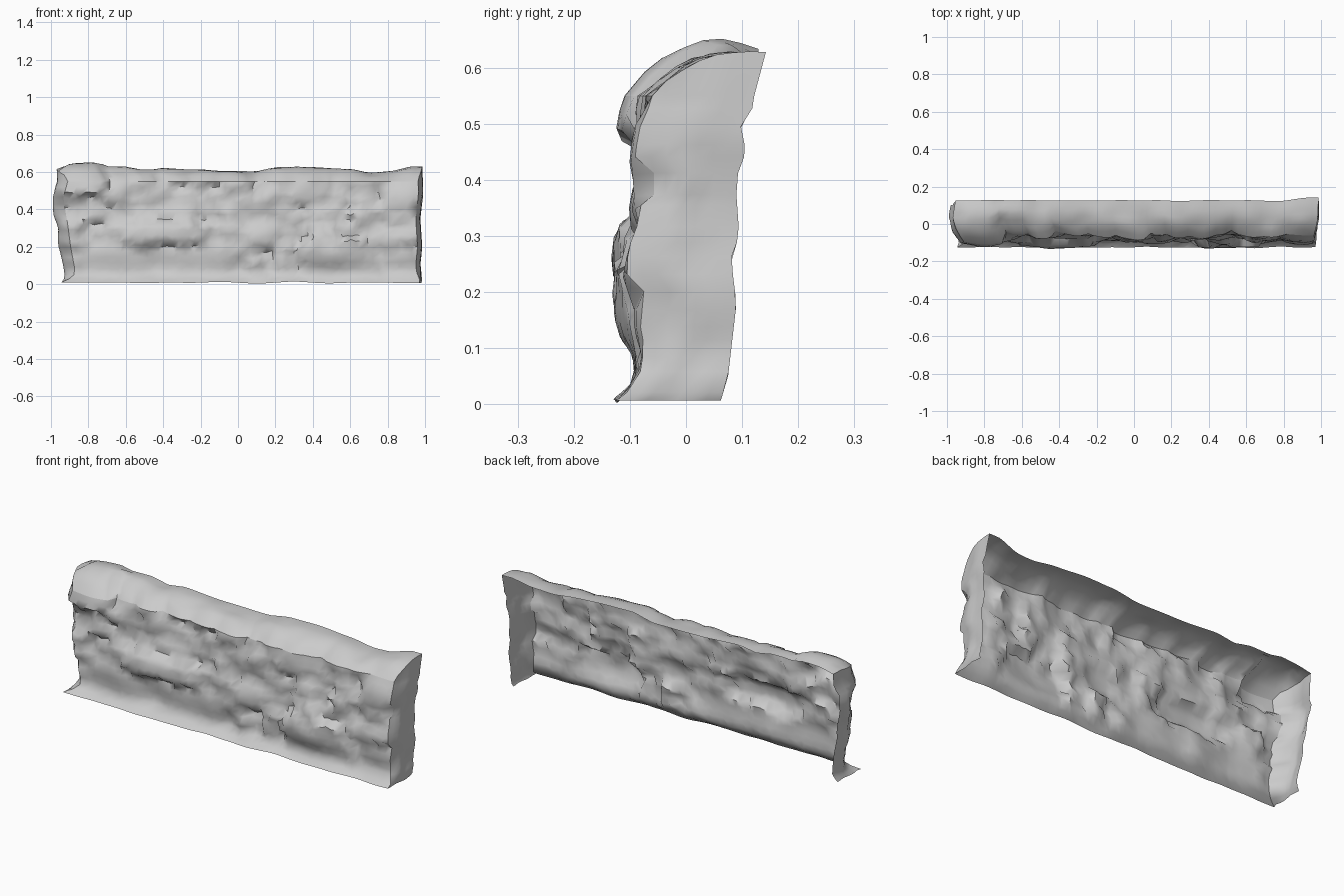
import bpy
import math
import random
from mathutils import noise, Vector

cube = bpy.data.objects.get("Cube")
if cube:
    bpy.data.objects.remove(cube, do_unlink=True)
rng = random.Random(11)

stone = bpy.data.materials.new("pale grey stone")
stone.use_nodes = True
stone.diffuse_color = (0.6, 0.6, 0.6, 1)
stone.node_tree.nodes["Principled BSDF"].inputs["Base Color"].default_value = (0.6, 0.6, 0.6, 1)


def curve(points, t):
    """Linear interpolation through (position, value) pairs."""
    if t <= points[0][0]:
        return points[0][1]
    for (a, va), (b, vb) in zip(points, points[1:]):
        if t <= b:
            return va + (vb - va) * (t - a) / (b - a)
    return points[-1][1]


# Overall shape of the wall
FACE = [(0, -.125), (.03, -.1), (.06, -.082), (.1, -.078), (.2, -.087), (.3, -.084), (.4, -.076), (.5, -.07),
        (.55, -.06)]
RIDGE = [(-.97, .61), (-.88, .63), (-.78, .635), (-.72, .622), (-.6, .625), (-.5, .605), (-.4, .62),
         (-.2, .606), (.1, .602), (.22, .626), (.4, .625), (.6, .61), (.7, .595), (.82, .6), (.92, .628)]
LEFT_X = [(0, .97), (.03, .985), (.1, .975), (.2, .985), (.35, .975), (.48, .99), (.65, .985)]
RIGHT_X = [(0, .945), (.04, .925), (.2, .955), (.33, .972), (.46, .995), (.55, .97), (.65, .97)]
END_BACK = [(0, .06), (.05, .075), (.18, .09), (.26, .08), (.3, .095), (.4, .088), (.45, .107), (.5, .097),
            (.53, .12), (.65, .13)]
# Inset of the rounded end corners, from front to back
LEFT_INSET = [(0, .025), (.4, .005), (1, 0)]
RIGHT_INSET = [(0, .06), (.25, .025), (.55, 0), (1, .015)]
FACE_TOP = .55


def end_x(side, z, t):
    """Edge of the wall plan at a height, t running from front to back."""
    reach, inset = (LEFT_X, LEFT_INSET) if side > 0 else (RIGHT_X, RIGHT_INSET)
    return side * (curve(reach, z) - curve(inset, t) * min(1, z / .06))


# Stones: centre x, z, half width, half height, depth, tilt x, tilt z
stones = [(-.41, .26, .17, .055, -.04, 0, -.05), (.5, .15, .2, .06, -.033, .02, -.15),
          (-.22, .12, .22, .08, .005, -.03, -.1), (-.65, .12, .2, .09, .005, 0, -.1),
          (.12, .27, .09, .06, -.012, .1, .1), (.88, .25, .1, .05, -.015, -.1, .1),
          (.88, .47, .1, .06, -.015, 0, .1), (.86, .15, .1, .05, 0, 0, .1),
          (-.82, .54, .11, .06, -.04, 0, .1), (-.35, .38, .14, .05, .005, 0, .1)]
key_stones = list(stones)
for row in range(6):
    z = .12 + row * .085
    x = -.95
    while x < 1:
        w = rng.uniform(.04, .085)
        x += w
        zz = z + rng.uniform(-.02, .02)
        if all(abs(x - s[0]) > s[2] or abs(zz - s[1]) > s[3] + .02 for s in key_stones):
            stones.append((x, zz, w, rng.uniform(.035, .05), rng.uniform(-.013, .024),
                           rng.uniform(-.2, .2), rng.uniform(-.2, .2)))
        x += w


def relief(x, z):
    """Depth of the domed stone that covers this point."""
    wx = x + .03 * noise.noise(Vector((x * 9, z * 9, 1)))
    wz = z + .025 * noise.noise(Vector((x * 9, z * 9, 5)))
    reach, s = min((abs((wx - q[0]) / q[2]) ** 3 + abs((wz - q[1]) / q[3]) ** 3, q) for q in stones)
    d = s[4] + s[5] * (x - s[0]) + s[6] * (z - s[1]) + .016 * min(1, reach) - .007
    return max(-.052, min(.035, d))


def face_y(x, z):
    fade = min(1, max(0, (z - .02) / .07))
    lump = .01 * noise.noise(Vector((x * 7, z * 7, 3)))
    return curve(FACE, z) + fade * relief(x, z) + lump


def grid_object(name, rows):
    """Sheet of quads through rows of points, smooth with sharp breaks."""
    n = len(rows[0])
    verts = [p for r in rows for p in r]
    faces = [(j * n + i, j * n + i + 1, (j + 1) * n + i + 1, (j + 1) * n + i)
             for j in range(len(rows) - 1) for i in range(n - 1)]
    mesh = bpy.data.meshes.new(name)
    mesh.from_pydata(verts, [], faces)
    mesh.materials.append(stone)
    obj = bpy.data.objects.new(name, mesh)
    bpy.context.collection.objects.link(obj)
    bpy.ops.object.select_all(action='DESELECT')
    obj.select_set(True)
    bpy.context.view_layer.objects.active = obj
    bpy.ops.object.shade_smooth_by_angle(angle=math.radians(55))


# Stone front, flaring out at the foot
COLS, ROWS, STEPS = 64, 19, 7
face_rows = []
for j in range(ROWS + 1):
    row = []
    for i in range(COLS + 1):
        z = FACE_TOP * j / ROWS
        if 0 < j < ROWS:
            z += rng.uniform(-.008, .008)
        left, right = end_x(-1, z, 0), end_x(1, z, 0)
        x = left + (right - left) * i / COLS
        if 0 < i < COLS:
            x += rng.uniform(-.009, .009)
        y = face_y(x, z)
        if j == 0:
            z = .008 + .008 * noise.noise(Vector((x * 5, 0, 9)))
        row.append((x, y, z))
    face_rows.append(row)
grid_object("stone_front", face_rows)

# Coping: rolls from the face to the open back edge
top_rows = [face_rows[-1]]
for k in range(1, STEPS + 1):
    t = k / STEPS
    row = []
    for i, (x0, y0, z0) in enumerate(face_rows[-1]):
        left, right = end_x(-1, .6, t), end_x(1, .6, t)
        x = left + (right - left) * i / COLS
        ridge = curve(RIDGE, x)
        back = .126 + .008 * noise.noise(Vector((x * 6, 4, 0))) + .015 * max(0, (x - .8) / .18)
        bump = noise.noise(Vector((x * 9, t * 2, 7)))
        crown = .02 if -.93 < x < -.72 else .004
        y = y0 + (back - y0) * t + .015 * bump * (1 - t)
        z = z0 + (ridge - z0) * (1 - (1 - t) ** 3) + (crown + .03 * bump * (1 - t)) * 4 * t * (1 - t)
        row.append((x, y, z))
    top_rows.append(row)
grid_object("coping_top", top_rows)

# Both ends: rounded sheets joining the face and the coping
for name, side, column in (("left_end", 1, -1), ("right_end", -1, 0)):
    end_rows = []
    for r in face_rows:
        x0, y0, z0 = r[column]
        back = curve(END_BACK, z0)
        row = [r[column]]
        for k in range(1, STEPS + 1):
            t = k / STEPS
            swell = .014 * noise.noise(Vector((t * 2, z0 * 12, side * 4))) * math.sin(math.pi * t)
            row.append((end_x(side, z0, t) + swell, y0 + (back - y0) * t, z0))
        end_rows.append(row)
    end_rows.append([r[column] for r in top_rows])
    grid_object(name, end_rows)
